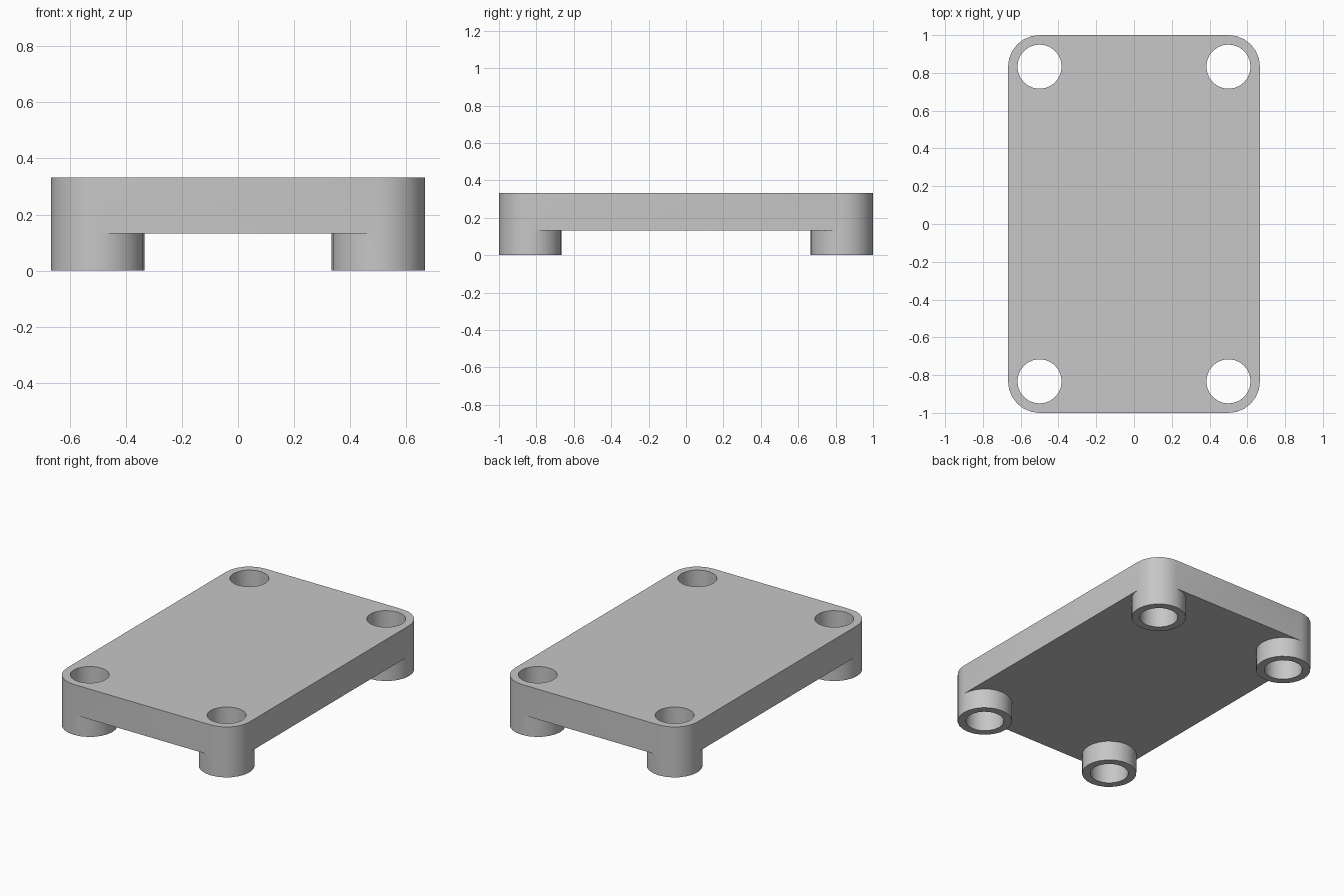
import bpy
import bmesh
from math import cos, sin, tau

if "Cube" in bpy.data.objects:
    bpy.data.objects.remove(bpy.data.objects["Cube"])

SIDES = 24
QUARTER = SIDES // 4
LEG_X, LEG_Y = 0.5, 0.833
LEG_R, HOLE_R = 0.167, 0.117
UNDER, TOP = 0.133, 0.333

bm = bmesh.new()


def ring(cx, cy, radius, z):
    angles = [tau * i / SIDES for i in range(SIDES)]
    return [bm.verts.new((cx + radius * cos(a), cy + radius * sin(a), z)) for a in angles]


def strip(lower, upper):
    for i in range(len(lower) - 1):
        bm.faces.new((lower[i], lower[i + 1], upper[i + 1], upper[i]))


under_outline, top_outline, holes = [], [], []
ends = []

# Corner posts: hollow legs whose outer quarter continues up as the plate corner
for k, (sx, sy) in enumerate([(1, 1), (-1, 1), (-1, -1), (1, -1)]):
    x, y = sx * LEG_X, sy * LEG_Y
    foot = ring(x, y, LEG_R, 0)
    neck = ring(x, y, LEG_R, UNDER)
    bore_low = ring(x, y, HOLE_R, 0)
    bore_top = ring(x, y, HOLE_R, TOP)
    strip(foot + foot[:1], neck + neck[:1])
    strip(bore_low + bore_low[:1], bore_top + bore_top[:1])
    strip(foot + foot[:1], bore_low + bore_low[:1])

    start = k * QUARTER
    arc = [neck[(start + i) % SIDES] for i in range(QUARTER + 1)]
    rim = [bm.verts.new((v.co.x, v.co.y, TOP)) for v in arc]
    strip(arc, rim)
    ends.append((arc, rim))
    top_outline += rim
    holes.append(bore_top)
    under_outline += [neck[(start - i) % SIDES] for i in range(SIDES - QUARTER + 1)]

# Straight plate sides between the corners
for k in range(4):
    (arc_a, rim_a), (arc_b, rim_b) = ends[k], ends[(k + 1) % 4]
    bm.faces.new((arc_a[-1], arc_b[0], rim_b[0], rim_a[-1]))

# Plate underside, notched around the legs
bm.faces.new(under_outline)

# Plate top with four open holes
edges = []
for loop in [top_outline] + holes:
    for a, b in zip(loop, loop[1:] + loop[:1]):
        edges.append(bm.edges.get((a, b)) or bm.edges.new((a, b)))
bmesh.ops.triangle_fill(bm, edges=edges, use_beauty=True, normal=(0, 0, 1))
bmesh.ops.recalc_face_normals(bm, faces=bm.faces)

mesh = bpy.data.meshes.new("mounting_plate")
bm.to_mesh(mesh)
bm.free()
plate = bpy.data.objects.new("mounting_plate", mesh)
bpy.context.collection.objects.link(plate)

# Plain grey
grey = bpy.data.materials.new("plain_grey")
grey.use_nodes = True
colour = (0.57, 0.57, 0.57, 1)
grey.diffuse_color = colour
grey.node_tree.nodes["Principled BSDF"].inputs["Base Color"].default_value = colour
mesh.materials.append(grey)

bpy.context.view_layer.objects.active = plate
plate.select_set(True)
bpy.ops.object.shade_smooth_by_angle(angle=0.6)
